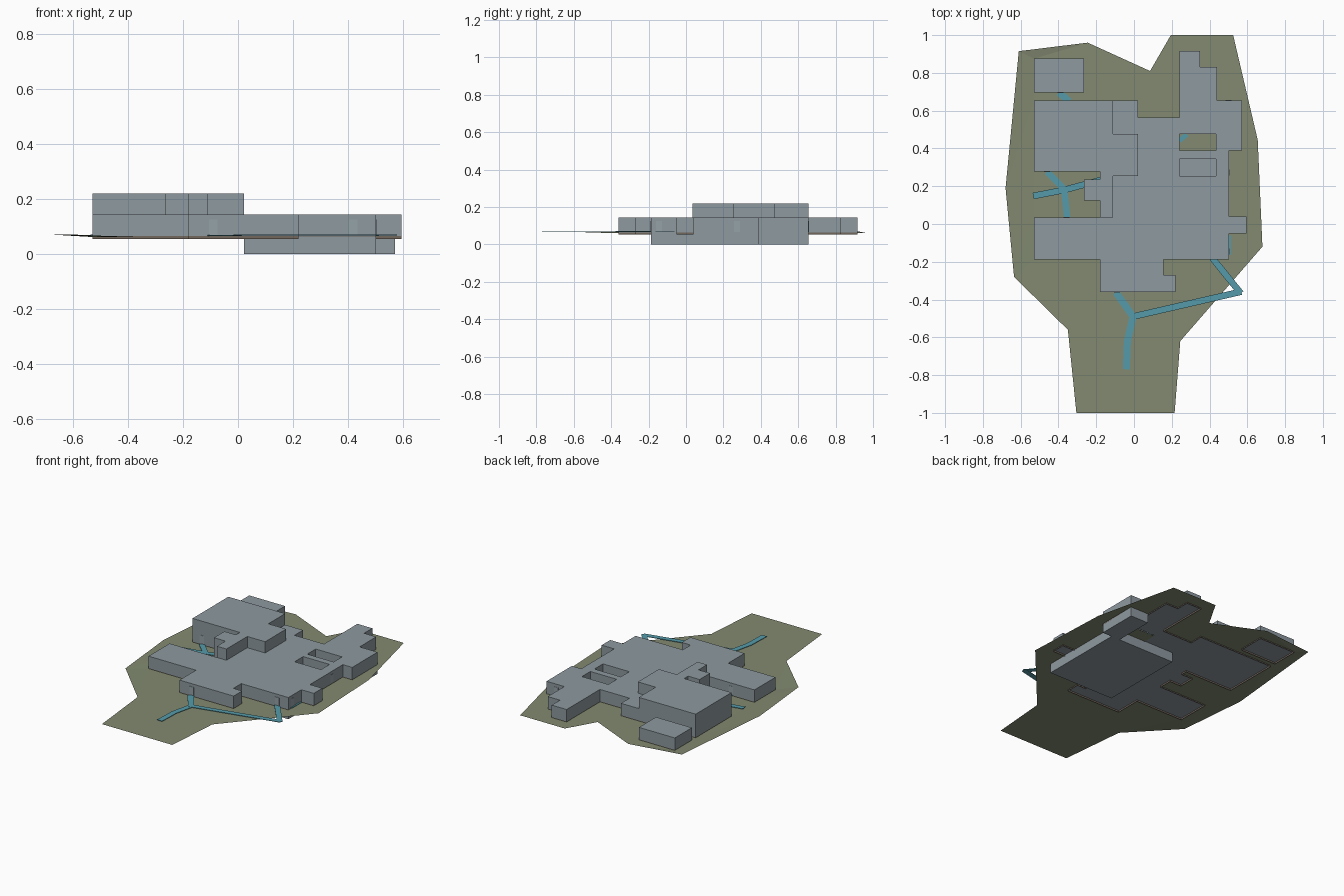
import bpy, bmesh
from mathutils import Vector

if "Cube" in bpy.data.objects:
    bpy.data.objects.remove(bpy.data.objects["Cube"])


def material(name, rgb):
    m = bpy.data.materials.new(name)
    m.diffuse_color = (*rgb, 1)
    m.use_nodes = True
    m.node_tree.nodes["Principled BSDF"].inputs["Base Color"].default_value = m.diffuse_color
    return m


WALL = material("blue grey wall", (0.27, 0.32, 0.35))
DOOR = material("pale door", (0.30, 0.36, 0.39))
GRASS = material("olive ground", (0.223, 0.254, 0.162))
PATH = material("teal path", (0.09, 0.33, 0.40))
BASE = material("brown foundation", (0.17, 0.135, 0.11))


def finish(bm, name, mat):
    me = bpy.data.meshes.new(name)
    bm.to_mesh(me)
    bm.free()
    me.materials.append(mat)
    ob = bpy.data.objects.new(name, me)
    bpy.context.collection.objects.link(ob)
    return ob


def rect(x0, y0, x1, y1):
    return [(x0, y0), (x1, y0), (x1, y1), (x0, y1)]


def filled(loops, z):
    """Flat sheet from closed loops; inner loops become holes."""
    bm = bmesh.new()
    for loop in loops:
        vs = [bm.verts.new((x, y, z)) for x, y in loop]
        for i, v in enumerate(vs):
            bm.edges.new((v, vs[(i + 1) % len(vs)]))
    bmesh.ops.triangle_fill(bm, edges=bm.edges[:], use_beauty=True,
                            use_dissolve=False, normal=(0, 0, 1))
    for f in bm.faces:
        f.normal_update()
        if f.normal.z < 0:
            f.normal_flip()
    return bm


def block(name, loops, z0, z1, mat):
    bm = filled(loops, z0)
    ext = bmesh.ops.extrude_face_region(bm, geom=bm.faces[:], use_keep_orig=True)
    top = [g for g in ext["geom"] if isinstance(g, bmesh.types.BMVert)]
    bmesh.ops.translate(bm, verts=top, vec=(0, 0, z1 - z0))
    bmesh.ops.recalc_face_normals(bm, faces=bm.faces[:])
    return finish(bm, name, mat)


def skirt(name, loops, z0, z1, mat):
    """Side walls only."""
    bm = bmesh.new()
    for loop in loops:
        lo = [bm.verts.new((x, y, z0)) for x, y in loop]
        hi = [bm.verts.new((x, y, z1)) for x, y in loop]
        for i in range(len(loop)):
            j = (i + 1) % len(loop)
            bm.faces.new((lo[i], lo[j], hi[j], hi[i]))
    bmesh.ops.recalc_face_normals(bm, faces=bm.faces[:])
    return finish(bm, name, mat)


# Plan outlines
main_plan = [(-.53, .035), (-.53, -.187), (-.18, -.187), (-.18, -.36), (.22, -.36),
             (.22, -.27), (.155, -.27), (.155, -.187), (.503, -.187), (.503, -.05),
             (.595, -.05), (.595, .04), (.503, .04), (.503, .388), (.572, .388),
             (.572, .655), (.44, .655), (.44, .83), (.35, .83), (.35, .917),
             (.24, .917), (.24, .565), (.022, .565), (.022, .655), (-.53, .655),
             (-.53, .277), (-.18, .277), (-.18, .235), (-.265, .235), (-.265, .125),
             (-.18, .125), (-.18, .035)]
upper_plan = [(-.53, .655), (-.53, .277), (-.18, .277), (-.18, .235), (-.265, .235),
              (-.265, .125), (-.18, .125), (-.18, .035), (-.11, .035), (-.11, .255),
              (.022, .255), (.022, .477), (-.11, .477), (-.11, .655)]
basement_plan = [(.022, -.187), (.503, -.187), (.503, .388), (.572, .388),
                 (.572, .655), (.44, .655), (.44, .388), (.022, .388)]
annex_plan = rect(-.53, .695, -.265, .875)
north_court = rect(.24, .388, .435, .477)
south_court = rect(.24, .255, .435, .345)
land_plan = [(-.61, .915), (-.245, .96), (.085, .81), (.195, 1), (.525, 1),
             (.655, .445), (.68, -.12), (.245, -.62), (.215, -1), (-.305, -1),
             (-.35, -.56), (-.635, -.28), (-.68, .19)]

# Building masses
block("main_storey", [main_plan, north_court, south_court], .065, .145, WALL)
block("upper_storey", [upper_plan], .145, .22, WALL)
block("basement", [basement_plan], 0, .064, WALL)
block("annex", [annex_plan], .065, .145, WALL)
finish(filled([south_court], .065), "south_court_floor", WALL)

# Foundation band under the walls
skirt("foundation", [main_plan, annex_plan], .054, .065, BASE)

# Terrain, slightly raised along the west edge
land = filled([land_plan, main_plan, annex_plan], .062)
for v in land.verts:
    if v.co.x < -.6:
        v.co.z = .071
finish(land, "ground", GRASS)
finish(filled([north_court], .062), "north_court_lawn", GRASS)


# Footpaths as thin strips with overlapping ends
def footpath(name, points, width, z=.066):
    bm = bmesh.new()
    for a, b in zip(points, points[1:]):
        a, b = Vector((*a, z)), Vector((*b, z))
        d = (b - a).normalized() * width / 2
        n = Vector((-d.y, d.x, 0))
        e = d * .5
        bm.faces.new([bm.verts.new(p) for p in
                      (a - n - e, b - n + e, b + n + e, a + n - e)])
        z += .0004
    ext = bmesh.ops.extrude_face_region(bm, geom=bm.faces[:], use_keep_orig=True)
    bmesh.ops.translate(bm, vec=(0, 0, .003),
                        verts=[g for g in ext["geom"] if isinstance(g, bmesh.types.BMVert)])
    bmesh.ops.recalc_face_normals(bm, faces=bm.faces[:])
    finish(bm, name, PATH)


footpath("front_path", [(-.09, -.37), (-.005, -.49), (-.035, -.62), (-.04, -.76)], .037)
footpath("front_link_path", [(-.005, -.49), (.56, -.36), (.42, -.187)], .034, .0675)
footpath("west_path", [(-.455, .27), (-.37, .185), (-.355, .045)], .034)
footpath("west_cross_path", [(-.525, .15), (-.37, .18), (-.185, .23)], .034, .0675)
footpath("annex_path", [(-.39, .69), (-.35, .655)], .037)
footpath("court_path", [(.245, .445), (.275, .47)], .025)
footpath("east_path", [(.506, -.16), (.506, -.065)], .014)

# Door plates on the walls: centre x, y and whether the wall faces sideways
doors = [("front_door", -.09, -.36, False), ("annex_door", -.39, .695, False),
         ("west_door", -.46, .277, False), ("wing_door", -.357, .035, False),
         ("rear_door", .5, .655, False), ("link_door", .42, -.187, False),
         ("east_door", .503, -.145, True), ("east_side_door", .503, .272, True)]
for name, x, y, side in doors:
    hx, hy = (.002, .016) if side else (.016, .002)
    block(name, [rect(x - hx, y - hy, x + hx, y + hy)], .067, .125, DOOR)
